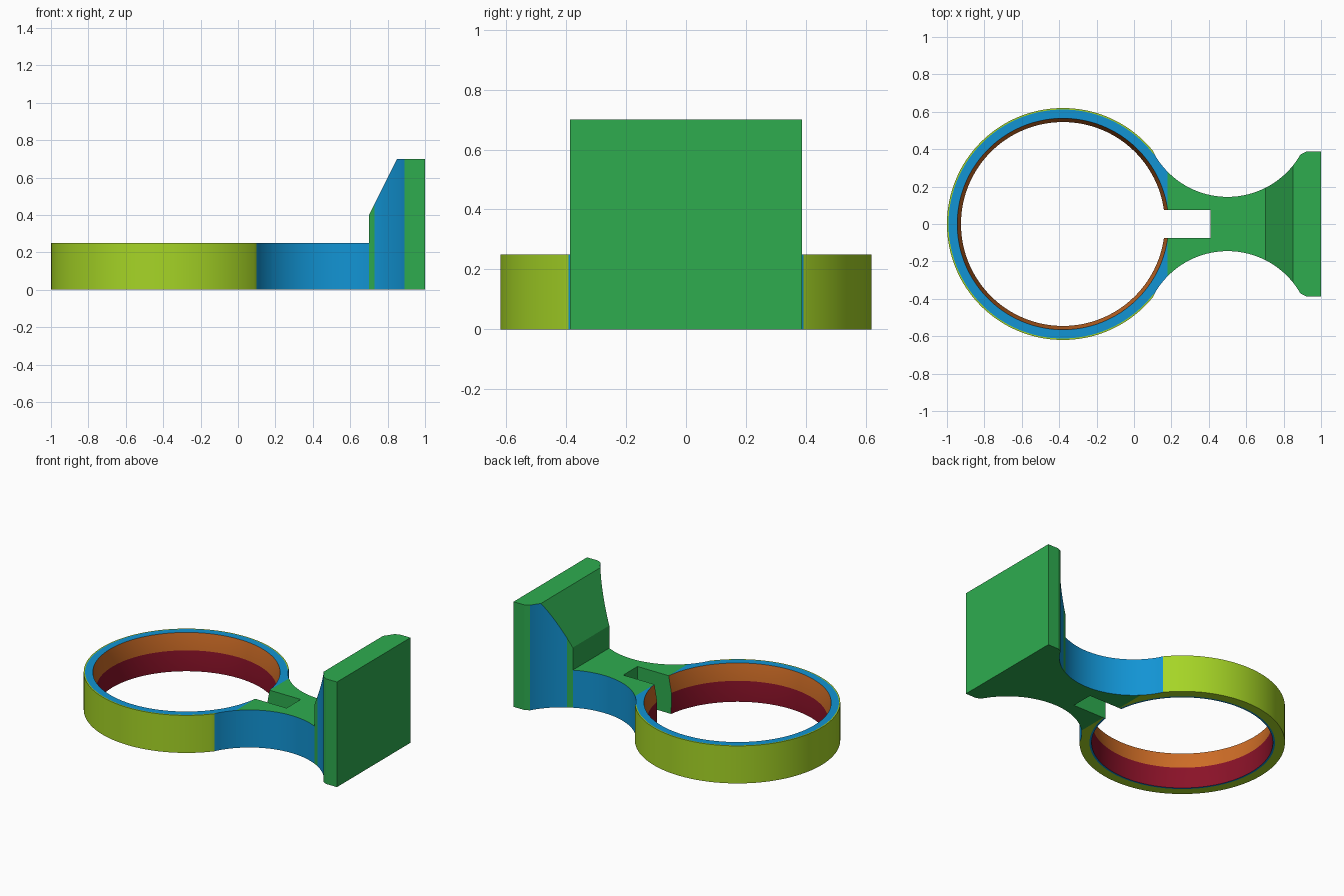
import bpy, bmesh, math

if "Cube" in bpy.data.objects:
    bpy.data.objects.remove(bpy.data.objects["Cube"])

CX, R = -0.38, 0.62            # ring centre and outer radius
H, SLOT, JOIN = 0.25, 0.075, 0.18   # band height, slot half width, ring/arm joint
AX, AY, AR = 0.5, 0.594, 0.449      # side scoop circle
GREEN, BLUE, OLIVE, ORANGE, RED = range(5)


def linear(c):
    c /= 255
    return c / 12.92 if c <= 0.04045 else ((c + 0.055) / 1.055) ** 2.4


def make_material(name, rgb):
    m = bpy.data.materials.new(name)
    m.diffuse_color = (*[linear(c) for c in rgb], 1)
    m.use_nodes = True
    m.node_tree.nodes["Principled BSDF"].inputs["Base Color"].default_value = m.diffuse_color
    return m


MATERIALS = [make_material(n, c) for n, c in (
    ("green", (46, 172, 79)), ("blue", (18, 148, 212)), ("lime", (166, 213, 38)),
    ("orange", (205, 108, 38)), ("dark red", (138, 18, 40)))]


def finish(bm, name):
    bmesh.ops.remove_doubles(bm, verts=bm.verts, dist=0.0002)
    bmesh.ops.dissolve_degenerate(bm, edges=bm.edges, dist=0.0001)
    bmesh.ops.recalc_face_normals(bm, faces=bm.faces)
    me = bpy.data.meshes.new(name)
    bm.to_mesh(me)
    bm.free()
    for m in MATERIALS:
        me.materials.append(m)
    ob = bpy.data.objects.new(name, me)
    bpy.context.collection.objects.link(ob)
    bpy.ops.object.select_all(action='DESELECT')
    ob.select_set(True)
    bpy.context.view_layer.objects.active = ob
    bpy.ops.object.shade_smooth_by_angle(angle=math.radians(25))


def add_face(bm, points, mat, side):
    f = bm.faces.new([bm.verts.new((x, y * side, z)) for x, y, z in points])
    f.material_index = mat


def scoop(x):
    return AY - math.sqrt(AR * AR - (x - AX) ** 2)


# Clamp ring: flared bore, outer edge follows joint line, scoop, then circle
outer = [(JOIN, SLOT + (scoop(JOIN) - SLOT) * i / 8) for i in range(8)]
outer += [(JOIN - 0.08 * i / 6, scoop(JOIN - 0.08 * i / 6)) for i in range(6)]
first_round = len(outer)
start = math.acos((0.10 - CX) / R)
for i in range(65):
    a = start + (math.pi - start) * i / 64
    outer.append((CX + R * math.cos(a), R * math.sin(a)))


def section(i):
    x, y = outer[i]
    a = math.atan2(y, x - CX)
    r_out = math.hypot(x - CX, y)

    def at(r, z):
        if i == 0:
            return (CX + math.sqrt(r * r - SLOT * SLOT), SLOT, z)
        return (CX + r * math.cos(a), r * math.sin(a), z)
    rim = r_out - (0.008 if i >= first_round else 0)
    return [at(0.56, 0), at(0.547, 0), at(0.545, 0.14), at(0.565, H),
            at(rim, H), at(r_out, H), at(r_out, 0)]


bm = bmesh.new()
for side in (1, -1):
    rows = [section(i) for i in range(len(outer))]
    for i in range(len(rows) - 1):
        a, b = rows[i], rows[i + 1]
        wall = OLIVE if i >= first_round else BLUE
        for k, mat in enumerate((BLUE, RED, ORANGE, BLUE, OLIVE, wall, OLIVE)):
            n = (k + 1) % 7
            add_face(bm, (a[k], a[n], b[n], b[k]), mat, side)
    add_face(bm, [rows[0][k] for k in (0, 1, 2, 3, 6)], GREEN, side)
finish(bm, "clamp_ring")

# Arm and mounting plate: strips along x of (x, inner y, outer y, top z)
SLOT_END, STEP, PLATE = 0.41, 0.70, 0.92


def top(x):
    return min(0.40 + 2 * (x - STEP), 0.70)


def span(a, b, n):
    return [a + (b - a) * i / n for i in range(n + 1)]


strips = [[(x, SLOT, scoop(x), H) for x in span(JOIN, SLOT_END, 12)],
          [(x, 0, scoop(x), H) for x in span(SLOT_END, STEP, 14)],
          [(x, 0, scoop(x), top(x)) for x in
           span(STEP, 0.73, 2) + span(0.73, 0.85, 8)[1:] + span(0.85, 0.89, 4)[1:]]
          + [(PLATE, 0, 0.387, 0.70), (1.0, 0, 0.387, 0.70)]]

bm = bmesh.new()
for side in (1, -1):
    for strip in strips:
        for (xa, ia, oa, ta), (xb, ib, ob, tb) in zip(strip, strip[1:]):
            mid = (xa + xb) / 2
            blue = mid < STEP or 0.73 < mid < 0.89
            add_face(bm, ((xa, ia, ta), (xb, ib, tb), (xb, ob, tb), (xa, oa, ta)), GREEN, side)
            add_face(bm, ((xa, ia, 0), (xb, ib, 0), (xb, ob, 0), (xa, oa, 0)), GREEN, side)
            add_face(bm, ((xa, oa, 0), (xb, ob, 0), (xb, ob, tb), (xa, oa, ta)),
                     BLUE if blue else GREEN, side)
            if ia > 0:   # slot wall
                add_face(bm, ((xa, ia, 0), (xb, ib, 0), (xb, ib, ta), (xa, ia, ta)), GREEN, side)
    # joint face, slot end, plate step and plate back
    for x, y0, y1, z0, z1 in ((JOIN, SLOT, scoop(JOIN), 0, H), (SLOT_END, 0, SLOT, 0, H),
                              (STEP, 0, scoop(STEP), H, 0.40), (1.0, 0, 0.387, 0, 0.70)):
        add_face(bm, ((x, y0, z0), (x, y1, z0), (x, y1, z1), (x, y0, z1)), GREEN, side)
finish(bm, "arm_and_plate")
